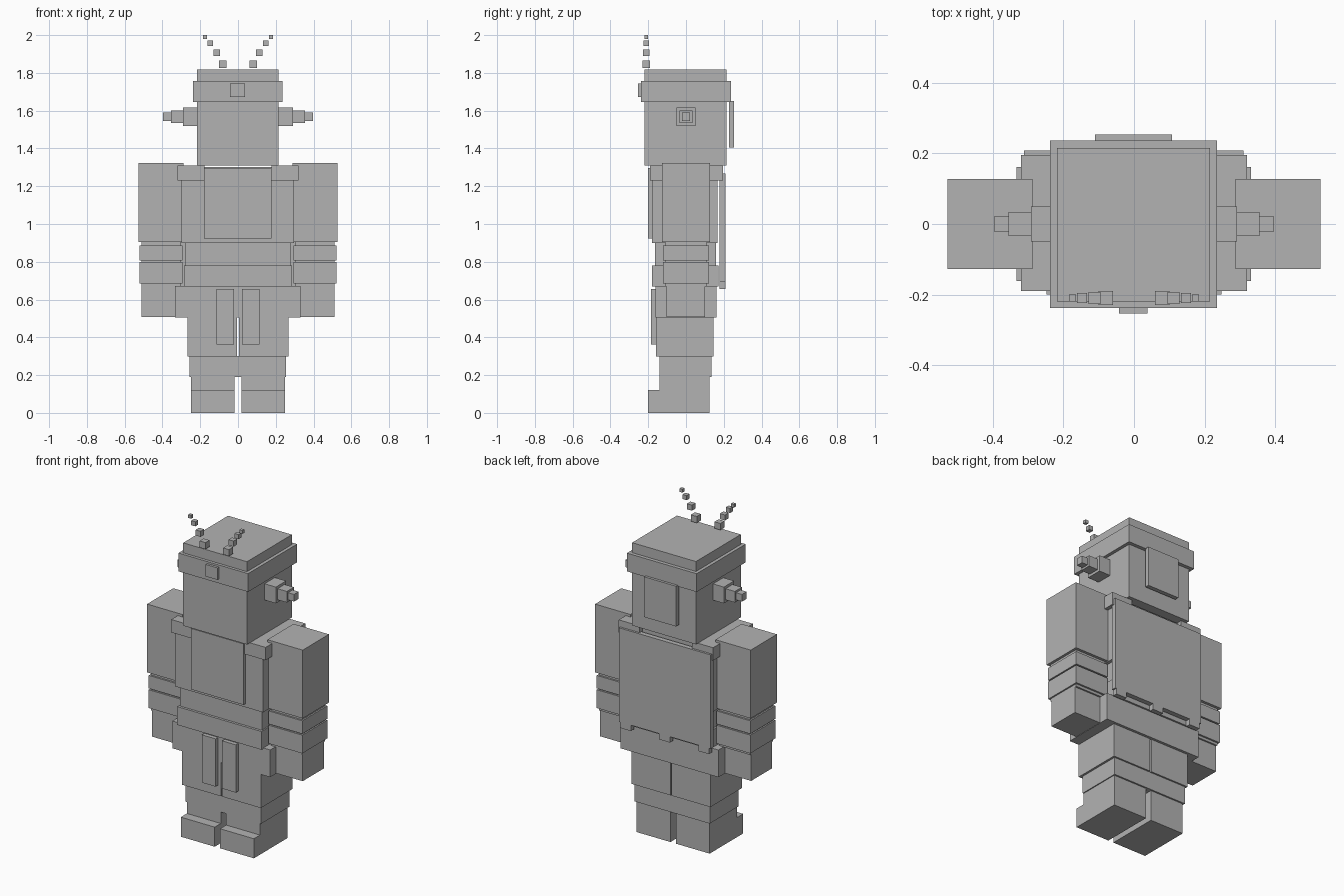
import bpy
import bmesh

grey = bpy.data.materials.new("plain grey")
grey.diffuse_color = (0.45, 0.45, 0.45, 1)


def box(name, x, y, z):
    """Box from (min, max) pairs on each axis."""
    bm = bmesh.new()
    bmesh.ops.create_cube(bm, size=1)
    for v in bm.verts:
        v.co = [r[0] if c < 0 else r[1] for c, r in zip(v.co, (x, y, z))]
    mesh = bpy.data.meshes.new(name)
    bm.to_mesh(mesh)
    bm.free()
    mesh.materials.append(grey)
    obj = bpy.data.objects.new(name, mesh)
    bpy.context.collection.objects.link(obj)
    return obj


def pair(name, x, y, z):
    """Box on the +x side and its mirror on the -x side."""
    box(name + "_right", x, y, z)
    box(name + "_left", (-x[1], -x[0]), y, z)


# Head with band, brow gem and back plate
box("head", (-0.218, 0.215), (-0.22, 0.215), (1.31, 1.818))
box("head_band", (-0.238, 0.235), (-0.238, 0.237), (1.645, 1.757))
box("brow_gem", (-0.042, 0.038), (-0.253, -0.23), (1.672, 1.745))
box("head_back_plate", (-0.11, 0.108), (0.227, 0.253), (1.405, 1.652))

# Stepped ear knobs
for i, (x0, x1, r) in enumerate([(0.21, 0.292, 0.05), (0.285, 0.355, 0.034), (0.35, 0.396, 0.022)]):
    pair(f"ear_knob_{i}", (x0, x1), (-r, r), (1.568 - r, 1.568 + r))

# Antennae: floating cubes that shrink upwards
for i, (x, z, r) in enumerate([(0.08, 1.845, 0.02), (0.112, 1.907, 0.017),
                               (0.147, 1.957, 0.014), (0.174, 1.99, 0.01)]):
    pair(f"antenna_cube_{i}", (x - r, x + r), (-0.21 - r, -0.21 + r), (z - r, z + r))

# Torso
box("torso", (-0.30, 0.296), (-0.18, 0.168), (0.9, 1.302))
box("belly", (-0.277, 0.277), (-0.165, 0.16), (0.77, 0.905))
box("belt", (-0.287, 0.285), (-0.18, 0.172), (0.668, 0.78))
box("hips", (-0.333, 0.331), (-0.161, 0.161), (0.505, 0.672))
box("chest_plate", (-0.18, 0.177), (-0.2, -0.175), (0.922, 1.296))
pair("shoulder_strap", (0.178, 0.32), (-0.19, 0.195), (1.23, 1.309))
pair("sash_tail", (0.022, 0.115), (-0.186, -0.16), (0.362, 0.655))

# Cape with three short tabs on its hem
box("cape", (-0.312, 0.31), (0.178, 0.208), (0.692, 1.268))
for i, x in enumerate((-0.265, 0, 0.265)):
    box(f"cape_tab_{i}", (x - 0.036, x + 0.036), (0.178, 0.208), (0.656, 0.695))

# Arms
pair("upper_arm", (0.288, 0.528), (-0.127, 0.127), (0.905, 1.324))
pair("arm_core", (0.302, 0.512), (-0.11, 0.11), (0.67, 0.92))
pair("upper_cuff", (0.293, 0.521), (-0.121, 0.121), (0.806, 0.886))
pair("lower_cuff", (0.293, 0.521), (-0.121, 0.121), (0.686, 0.798))
pair("hand", (0.302, 0.512), (-0.104, 0.1), (0.507, 0.68))

# Legs and feet
pair("thigh", (0.004, 0.267), (-0.16, 0.145), (0.298, 0.51))
box("shins", (-0.256, 0.254), (-0.141, 0.135), (0.19, 0.3))
pair("ankle", (0.018, 0.248), (-0.141, 0.125), (0.1, 0.2))
pair("foot", (0.018, 0.248), (-0.2, 0.125), (0, 0.12))
